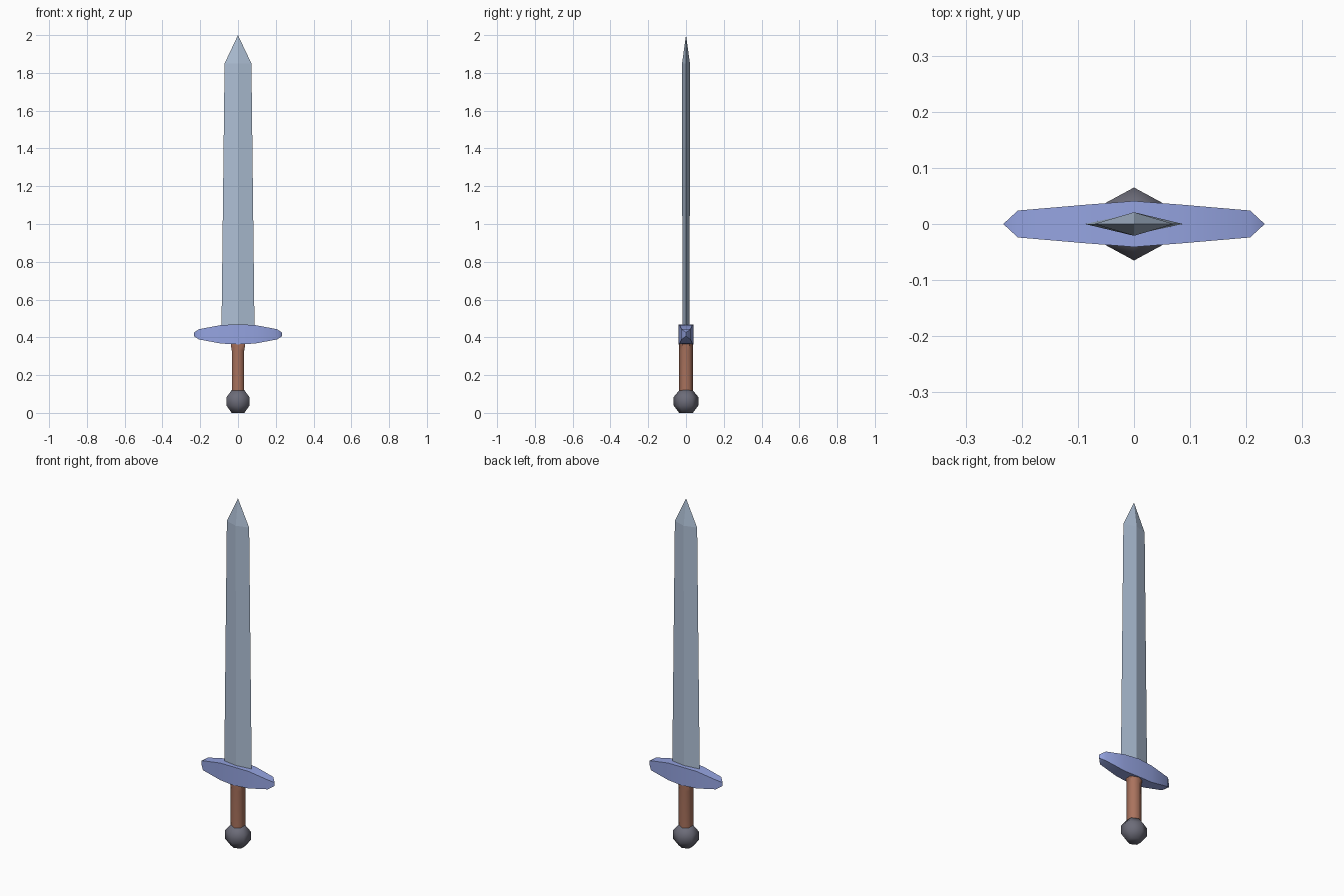
import bpy, bmesh, math

if "Cube" in bpy.data.objects:
    bpy.data.objects.remove(bpy.data.objects["Cube"])


def make(name, rings, color, smooth=None):
    """Skin a list of equal-length vertex rings and cap both ends."""
    bm = bmesh.new()
    loops = [[bm.verts.new(p) for p in ring] for ring in rings]
    for a, b in zip(loops, loops[1:]):
        for i in range(len(a)):
            j = (i + 1) % len(a)
            bm.faces.new((a[i], a[j], b[j], b[i]))
    bm.faces.new(loops[0])
    bm.faces.new(loops[-1])
    bmesh.ops.remove_doubles(bm, verts=bm.verts, dist=0.0005)
    bmesh.ops.recalc_face_normals(bm, faces=bm.faces)
    mesh = bpy.data.meshes.new(name)
    bm.to_mesh(mesh)
    bm.free()
    mat = bpy.data.materials.new(name + "_color")
    mat.diffuse_color = (*color, 1)
    mat.use_nodes = True
    mat.node_tree.nodes["Principled BSDF"].inputs["Base Color"].default_value = mat.diffuse_color
    mesh.materials.append(mat)
    obj = bpy.data.objects.new(name, mesh)
    bpy.context.collection.objects.link(obj)
    if smooth:
        bpy.ops.object.select_all(action='DESELECT')
        obj.select_set(True)
        bpy.context.view_layer.objects.active = obj
        bpy.ops.object.shade_smooth_by_angle(angle=math.radians(smooth))
    return obj


def diamond(rx, ry, z):
    return [(rx, 0, z), (0, ry, z), (-rx, 0, z), (0, -ry, z)]


def hexagon(rx, ry, z):
    # corners point to front and back; rx is the half width across the flats
    return [(-rx * math.sin(math.radians(60 * i)) / math.sin(math.radians(60)),
             ry * math.cos(math.radians(60 * i)), z) for i in range(6)]


def box_section(x, hy, hz, zc=0.416):
    return [(x, -hy, zc - hz), (x, hy, zc - hz), (x, hy, zc + hz), (x, -hy, zc + hz)]


# Blade: tapered diamond section with a pointed tip
make("blade", [diamond(0.0875, 0.019, 0.44), diamond(0.071, 0.021, 1.85),
               diamond(0.0002, 0.0002, 2.0)], (0.42, 0.52, 0.66))

# Crossguard: rectangular section narrowing to wedge ends
half = [(0.0, 0.041, 0.053), (0.09, 0.034, 0.049), (0.207, 0.024, 0.027), (0.233, 0.0, 0.01)]
stations = [(-x, y, z) for x, y, z in reversed(half[1:])] + half
make("crossguard", [box_section(*s) for s in stations], (0.30, 0.37, 0.75), 40)

# Grip: six-sided handle flaring sideways under the guard
make("grip", [hexagon(0.033, 0.038, 0.10), hexagon(0.033, 0.038, 0.33),
              hexagon(0.041, 0.038, 0.38)], (0.40, 0.17, 0.11), 62)

# Pommel: faceted six-sided knob
make("pommel", [hexagon(0.034, 0.036, 0.0), hexagon(0.06, 0.065, 0.038),
                hexagon(0.06, 0.065, 0.084), hexagon(0.034, 0.036, 0.12)],
     (0.15, 0.15, 0.19), 62)
